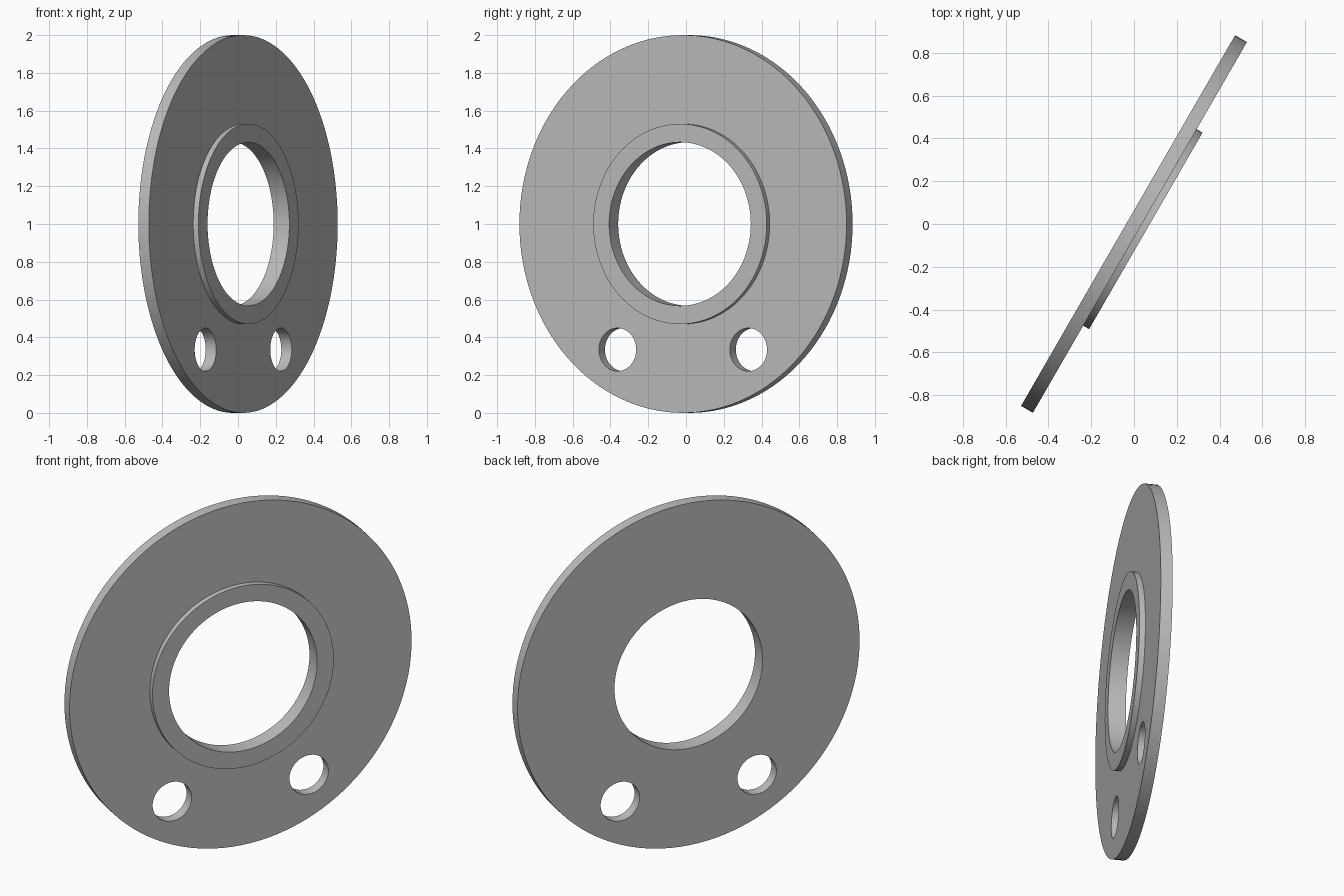
import bpy
import bmesh
from math import radians, tau, cos, sin
from mathutils import Matrix

if "Cube" in bpy.data.objects:
    bpy.data.objects.remove(bpy.data.objects["Cube"], do_unlink=True)

SEGMENTS = 128
HALF = 0.032                # half the plate thickness
BOSS_TOP = 0.064            # face of the raised collar
OUTER, BOSS, BORE = 1.0, 0.53, 0.433
HOLE_X, HOLE_Y, HOLE_R = 0.4, -0.665, 0.114

# Disc stands upright, turned about the vertical axis
PLACE = (Matrix.Translation((0, 0, 1))
         @ Matrix.Rotation(radians(60), 4, "Z")
         @ Matrix.Rotation(radians(90), 4, "X"))

steel = bpy.data.materials.new("light grey")
steel.use_nodes = True
colour = (0.5, 0.5, 0.5, 1)
steel.diffuse_color = colour
steel.node_tree.nodes["Principled BSDF"].inputs["Base Color"].default_value = colour


def add_object(name, bm):
    bmesh.ops.recalc_face_normals(bm, faces=bm.faces)
    mesh = bpy.data.meshes.new(name)
    bm.to_mesh(mesh)
    bm.free()
    mesh.materials.append(steel)
    obj = bpy.data.objects.new(name, mesh)
    bpy.context.collection.objects.link(obj)
    obj.matrix_world = PLACE
    return obj


def lathe(name, profile):
    """Closed (radius, height) profile turned around the local z axis."""
    bm = bmesh.new()
    rings = [[bm.verts.new((r * cos(tau * i / SEGMENTS), r * sin(tau * i / SEGMENTS), h))
              for i in range(SEGMENTS)] for r, h in profile]
    for a, b in zip(rings, rings[1:] + rings[:1]):
        for i in range(SEGMENTS):
            j = (i + 1) % SEGMENTS
            bm.faces.new((a[i], a[j], b[j], b[i]))
    return add_object(name, bm)


# Flat ring with the raised collar around its bore
flange = lathe("flange_plate", [
    (BORE, -HALF), (OUTER, -HALF), (OUTER, HALF),
    (BOSS, HALF), (BOSS, BOSS_TOP), (BORE, BOSS_TOP)])

# Pair of through holes below the bore
bm = bmesh.new()
for side in (-1, 1):
    bmesh.ops.create_cone(bm, cap_ends=True, segments=64, radius1=HOLE_R,
                          radius2=HOLE_R, depth=0.3,
                          matrix=Matrix.Translation((side * HOLE_X, HOLE_Y, 0)))
cutter = add_object("hole_cutter", bm)
cutter.hide_render = True

cut = flange.modifiers.new("holes", "BOOLEAN")
cut.operation = "DIFFERENCE"
cut.solver = "EXACT"
cut.object = cutter

bpy.ops.object.select_all(action="DESELECT")
flange.select_set(True)
bpy.context.view_layer.objects.active = flange
bpy.ops.object.modifier_apply(modifier=cut.name)
bpy.data.objects.remove(cutter, do_unlink=True)
bpy.ops.object.shade_smooth_by_angle(angle=radians(30))
